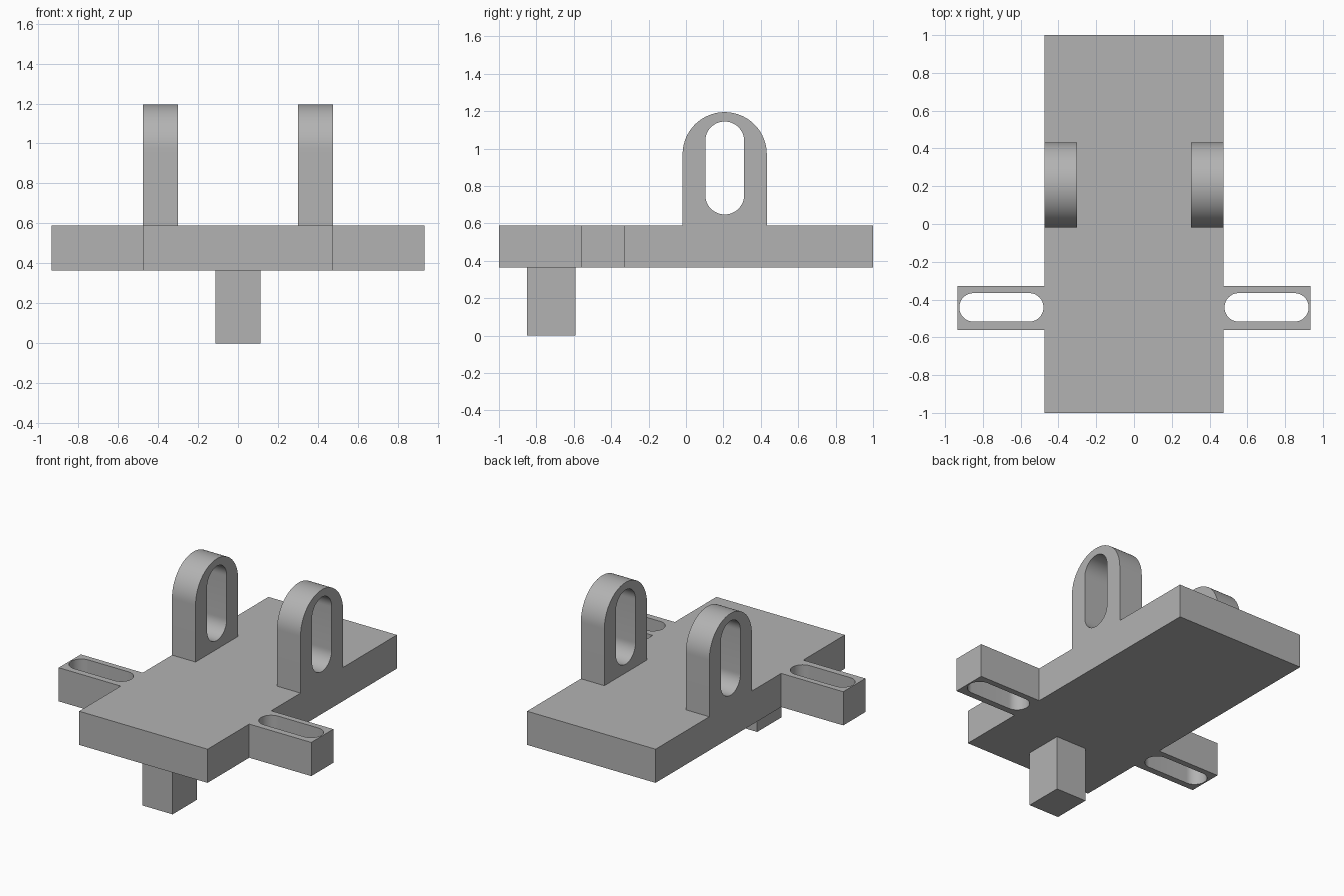
import bpy, bmesh
from math import pi, sin, cos
from mathutils import Matrix

if "Cube" in bpy.data.objects:
    bpy.data.objects.remove(bpy.data.objects["Cube"], do_unlink=True)

# Single plain grey material
grey = bpy.data.materials.new("plain grey")
grey.use_nodes = True
colour = (0.45, 0.45, 0.45, 1)
grey.diffuse_color = colour
grey.node_tree.nodes["Principled BSDF"].inputs["Base Color"].default_value = colour

BOTTOM, TOP = 0.365, 0.59
HALF_W, ARM_X = 0.475, 0.934
ARM_Y0, ARM_Y1 = -0.56, -0.327


def arc(cx, cy, r, start, steps=24):
    """Half circle, counter-clockwise from the start angle."""
    return [(cx + r * cos(start + pi * i / steps), cy + r * sin(start + pi * i / steps))
            for i in range(steps + 1)]


def slot(x0, x1, y0, y1):
    """Round-ended slot along its longer direction."""
    r = min(x1 - x0, y1 - y0) / 2
    if x1 - x0 > y1 - y0:
        return arc(x1 - r, y0 + r, r, -pi / 2) + arc(x0 + r, y0 + r, r, pi / 2)
    return arc(x0 + r, y1 - r, r, 0) + arc(x0 + r, y0 + r, r, pi)


def extrude(name, loops, depth, matrix):
    """Solid from a flat outline with holes, centred in its depth."""
    curve = bpy.data.curves.new(name + "_profile", "CURVE")
    curve.dimensions = "2D"
    curve.fill_mode = "BOTH"
    curve.extrude = depth / 2
    for loop in loops:
        spline = curve.splines.new("POLY")
        spline.points.add(len(loop) - 1)
        for point, (x, y) in zip(spline.points, loop):
            point.co = (x, y, 0, 1)
        spline.use_cyclic_u = True
    helper = bpy.data.objects.new(name + "_profile", curve)
    bpy.context.collection.objects.link(helper)
    bpy.context.view_layer.update()
    depsgraph = bpy.context.evaluated_depsgraph_get()
    mesh = bpy.data.meshes.new_from_object(helper.evaluated_get(depsgraph))
    bpy.data.objects.remove(helper, do_unlink=True)

    bm = bmesh.new()
    bm.from_mesh(mesh)
    bmesh.ops.remove_doubles(bm, verts=bm.verts, dist=0.0001)
    bmesh.ops.recalc_face_normals(bm, faces=bm.faces)
    bm.transform(matrix)
    bm.to_mesh(mesh)
    bm.free()
    mesh.name = name
    mesh.materials.clear()
    mesh.materials.append(grey)
    obj = bpy.data.objects.new(name, mesh)
    bpy.context.collection.objects.link(obj)
    bpy.ops.object.select_all(action="DESELECT")
    obj.select_set(True)
    bpy.context.view_layer.objects.active = obj
    bpy.ops.object.shade_smooth_by_angle(angle=pi / 6)
    return obj


# Base plate with a slotted arm on each side
half = [(HALF_W, -1), (HALF_W, ARM_Y0), (ARM_X, ARM_Y0),
        (ARM_X, ARM_Y1), (HALF_W, ARM_Y1), (HALF_W, 1)]
outline = half + [(-x, y) for x, y in reversed(half)]
arm_slot = slot(0.479, 0.925, -0.517, -0.366)
extrude("base_plate", [outline, arm_slot, [(-x, y) for x, y in arm_slot]],
        TOP - BOTTOM, Matrix.Translation((0, 0, (TOP + BOTTOM) / 2)))

# Upright lugs with round tops; profile x becomes y, profile y becomes z
upright = Matrix(((0, 0, 1, 0), (1, 0, 0, 0), (0, 1, 0, 0), (0, 0, 0, 1)))
lug = [(-0.018, TOP), (0.432, TOP)] + arc(0.207, 0.97, 0.225, 0, 40)
for side, sign in (("left", 1), ("right", -1)):
    extrude(side + "_lug", [lug, slot(0.103, 0.311, 0.648, 1.145)], HALF_W - 0.301,
            Matrix.Translation((sign * (HALF_W + 0.301) / 2, 0, 0)) @ upright)

# Square post below the front
post = [(-0.112, -0.85), (0.112, -0.85), (0.112, -0.592), (-0.112, -0.592)]
extrude("front_post", [post], BOTTOM, Matrix.Translation((0, 0, BOTTOM / 2)))
